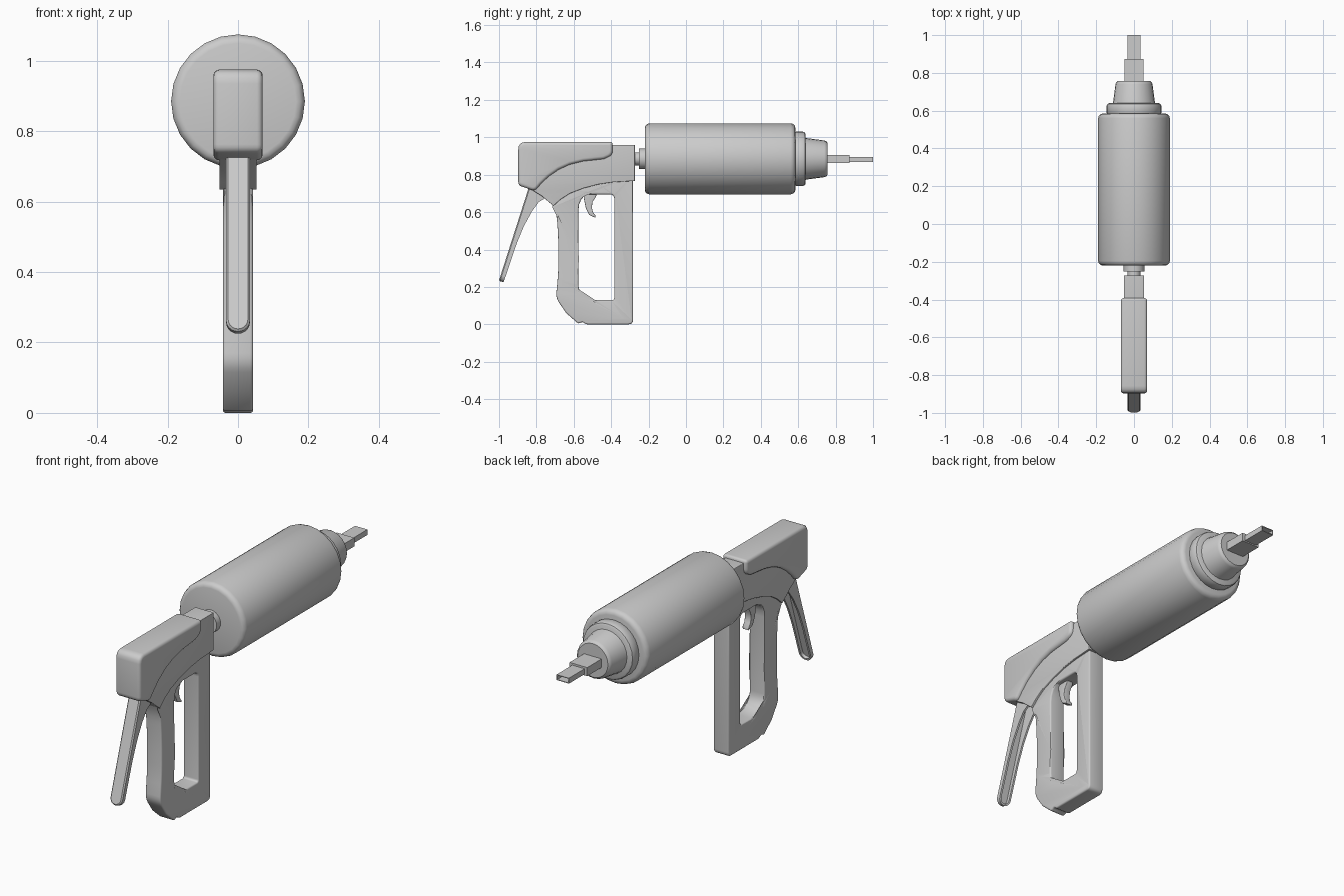
import bpy, bmesh, math
from mathutils import Matrix, Vector

if "Cube" in bpy.data.objects:
    bpy.data.objects.remove(bpy.data.objects["Cube"])

AXIS_Z = 0.885
# local XY of a flat profile -> world YZ, thickness along world X
SIDE = Matrix(((0, 0, 1, 0), (1, 0, 0, 0), (0, 1, 0, 0), (0, 0, 0, 1)))


def smooth(obj, angle=35):
    bpy.ops.object.select_all(action='DESELECT')
    bpy.context.view_layer.objects.active = obj
    obj.select_set(True)
    bpy.ops.object.shade_smooth_by_angle(angle=math.radians(angle))


def finish(name, bm, angle=35):
    bmesh.ops.remove_doubles(bm, verts=bm.verts, dist=1e-5)
    bmesh.ops.recalc_face_normals(bm, faces=bm.faces)
    me = bpy.data.meshes.new(name)
    bm.to_mesh(me)
    bm.free()
    obj = bpy.data.objects.new(name, me)
    bpy.context.collection.objects.link(obj)
    smooth(obj, angle)
    return obj


def fillet(points, steps=4):
    """Points are (y, z) or (y, z, corner radius)."""
    out, n = [], len(points)
    for i, pt in enumerate(points):
        p = Vector(pt[:2])
        if len(pt) == 2:
            out.append(p)
            continue
        a = p + (Vector(points[i - 1][:2]) - p).normalized() * pt[2]
        b = p + (Vector(points[(i + 1) % n][:2]) - p).normalized() * pt[2]
        for k in range(steps + 1):
            t = k / steps
            out.append(a * (1 - t) ** 2 + p * (2 * t * (1 - t)) + b * t * t)
    return out


def slab(name, half, bevel, *outlines):
    """Side profile (with optional holes) thickened along x with rounded edges."""
    cu = bpy.data.curves.new(name, 'CURVE')
    cu.dimensions, cu.fill_mode = '2D', 'BOTH'
    cu.extrude = half - bevel
    cu.bevel_depth, cu.bevel_resolution, cu.offset = bevel, 2, -bevel
    for outline in outlines:
        pts = fillet(outline)
        sp = cu.splines.new('POLY')
        sp.points.add(len(pts) - 1)
        for q, p in zip(sp.points, pts):
            q.co = (p.x, p.y, 0, 1)
        sp.use_cyclic_u = True
    tmp = bpy.data.objects.new(name + "_curve", cu)
    bpy.context.collection.objects.link(tmp)
    bpy.context.view_layer.update()
    me = tmp.evaluated_get(bpy.context.evaluated_depsgraph_get()).to_mesh()
    bm = bmesh.new()
    bm.from_mesh(me)
    bpy.data.objects.remove(tmp)
    bpy.data.curves.remove(cu)
    bm.transform(SIDE)
    return finish(name, bm)


def lathe(name, profile, sides=24):
    """Revolve (radius, y) points about the barrel axis."""
    bm = bmesh.new()
    rings = []
    for r, y in profile:
        rings.append([bm.verts.new((r * math.sin(2 * math.pi * i / sides), y,
                                    AXIS_Z + r * math.cos(2 * math.pi * i / sides)))
                      for i in range(sides)])
    for a, b in zip(rings, rings[1:]):
        for i in range(sides):
            j = (i + 1) % sides
            bm.faces.new((a[i], a[j], b[j], b[i]))
    bm.faces.new(rings[0])
    bm.faces.new(rings[-1])
    return finish(name, bm)


def box(name, x, y0, y1, z0, z1, hollow=0):
    bm = bmesh.new()
    bmesh.ops.create_cube(bm, size=1)
    for v in bm.verts:
        v.co = (v.co.x * 2 * x, y0 + (v.co.y + .5) * (y1 - y0), z0 + (v.co.z + .5) * (z1 - z0))
    if hollow:
        face = max(bm.faces, key=lambda f: f.calc_center_median().y)
        bmesh.ops.inset_region(bm, faces=[face], thickness=hollow)
        ret = bmesh.ops.extrude_discrete_faces(bm, faces=[face])
        for v in ret['faces'][0].verts:
            v.co.y -= 0.1
    return finish(name, bm)


# canister, collar and nose cone, rear coupling
lathe("canister", [(.165, -.22), (.177, -.217), (.186, -.208), (.19, -.195), (.19, .56),
                   (.186, .573), (.177, .582), (.165, .585)])
lathe("collar", [(.14, .58), (.145, .59), (.145, .625), (.141, .635), (.132, .64)])
lathe("nose_cone", [(.114, .635), (.11, .65), (.098, .74), (.094, .75), (.086, .756)])
lathe("coupling_disc", [(.055, -.252), (.055, -.215)])
lathe("coupling_neck", [(.035, -.29), (.035, -.24)])

# flat nozzle
box("nozzle_base", .05, .74, .873, .862, .906)
box("nozzle_tip", .035, .86, 1.0, .868, .896, hollow=.005)

# pistol body under the cover
slab("body", .053, .003, [
    (-.86, .74), (-.81, .71), (-.77, .685), (-.735, .655), (-.708, .634), (-.67, .668),
    (-.62, .70), (-.55, .727), (-.47, .748), (-.39, .76), (-.273, .767), (-.273, .96),
    (-.42, .96), (-.86, .90)])

# rear cover with curved lower edge
slab("rear_cover", .07, .016, [
    (-.897, .975, .04), (-.897, .743, .02), (-.808, .713, .02), (-.775, .752), (-.735, .79),
    (-.68, .828), (-.62, .855), (-.55, .872), (-.44, .884), (-.392, .905, .025),
    (-.392, .975, .015)])

# handle frame with finger opening
slab("handle_frame", .043, .008, [
    (-.283, .80), (-.283, 0, .025), (-.535, 0, .01), (-.553, .014, .01), (-.575, .003, .01),
    (-.64, .06), (-.695, .14, .03), (-.682, .28, .05), (-.681, .45, .08), (-.692, .60, .05),
    (-.712, .64), (-.62, .72), (-.5, .78)],
    [(-.383, .695, .025), (-.383, .13, .012), (-.51, .13, .04), (-.575, .17, .045),
     (-.575, .68, .07), (-.54, .695, .02)])

# trigger
slab("trigger", .018, .003, [
    (-.55, .72), (-.545, .67), (-.535, .62), (-.518, .585), (-.484, .57), (-.484, .582),
    (-.497, .60), (-.503, .625), (-.499, .655), (-.48, .685), (-.475, .72)])


# squeeze lever: rounded-end channel, deeper near the pivot
def lever():
    top, u, n = Vector((-.843, .725)), Vector((-.305, -.952)), Vector((.952, -.305))
    length, depths = .517, [(0, .12), (.05, .075), (.11, .055), (.2, .038), (.3, .03), (.6, .025)]

    def depth(s):
        for (a, da), (b, db) in zip(depths, depths[1:]):
            if s <= b:
                return da + (db - da) * (s - a) / (b - a)
        return depths[-1][1]

    def outline(w):
        stops = [0, .05, .11, .2, .3, .4]
        end = length - .034
        arc = [(w * math.cos(math.pi * k / 10), end + w * math.sin(math.pi * k / 10))
               for k in range(11)]
        return [(w, s) for s in stops] + arc + [(-w, s) for s in reversed(stops)]

    bm = bmesh.new()

    def loop(w, level):
        ring = []
        for x, s in outline(w):
            p = top + u * s + n * level(s)
            ring.append(bm.verts.new((x, p.x, p.y)))
        return ring

    loops = [loop(.028, lambda s: 0), loop(.034, lambda s: .006), loop(.034, depth),
             loop(.024, depth), loop(.024, lambda s: .010)]
    for a, b in zip(loops, loops[1:]):
        for i in range(len(a)):
            j = (i + 1) % len(a)
            bm.faces.new((a[i], a[j], b[j], b[i]))
    bm.faces.new(loops[0])
    bm.faces.new(loops[-1])
    return finish("squeeze_lever", bm, 30)


lever()
